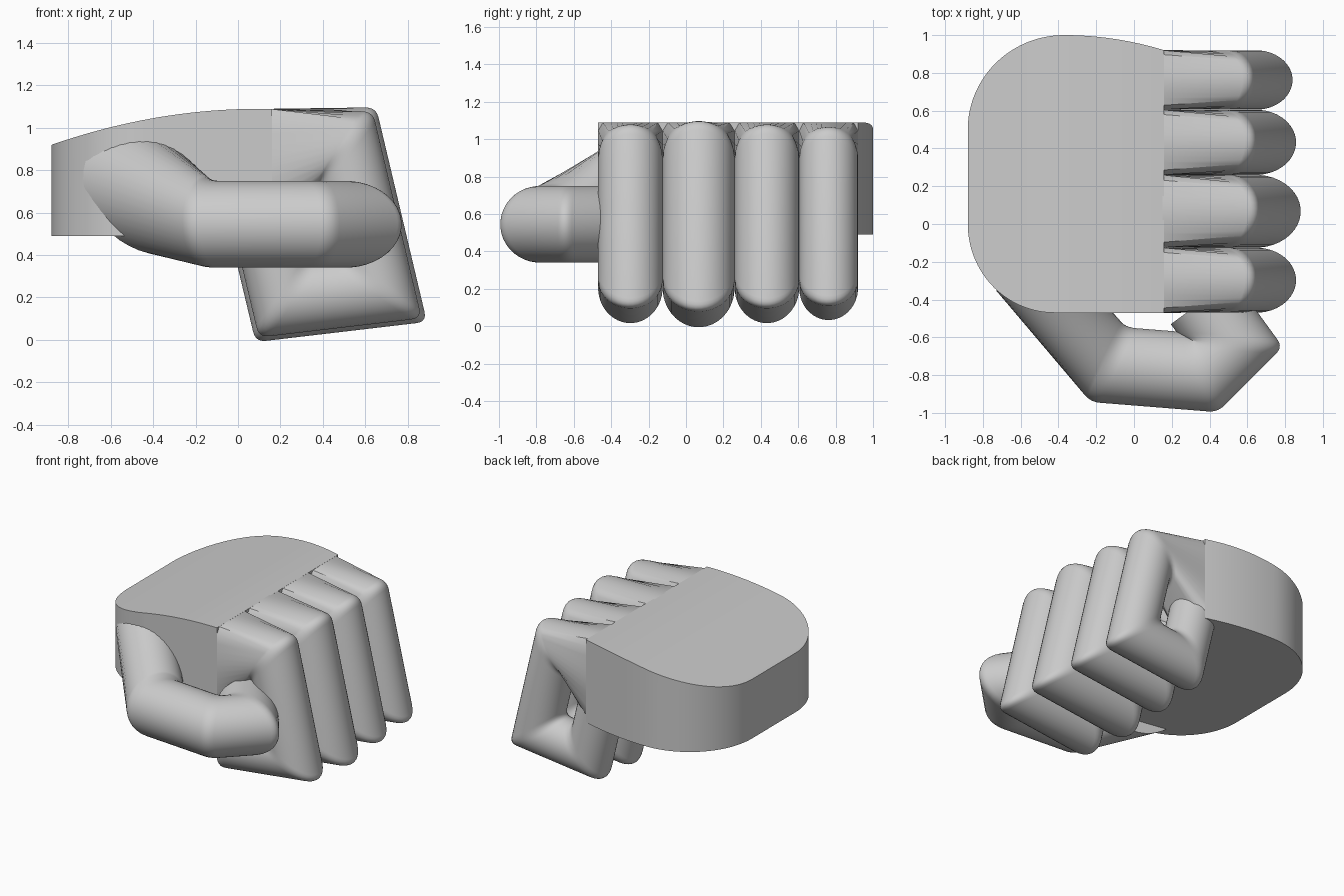
import bpy, math
from mathutils import Vector as V

if "Cube" in bpy.data.objects:
    bpy.data.objects.remove(bpy.data.objects["Cube"])

N = 40  # points around each digit


def make(name, verts, faces, angle=40):
    me = bpy.data.meshes.new(name)
    me.from_pydata([tuple(v) for v in verts], [], faces)
    ob = bpy.data.objects.new(name, me)
    bpy.context.collection.objects.link(ob)
    bpy.ops.object.select_all(action='DESELECT')
    ob.select_set(True)
    bpy.context.view_layer.objects.active = ob
    bpy.ops.object.mode_set(mode='EDIT')
    bpy.ops.mesh.select_all(action='SELECT')
    bpy.ops.mesh.normals_make_consistent(inside=False)
    bpy.ops.object.mode_set(mode='OBJECT')
    bpy.ops.object.shade_smooth_by_angle(angle=math.radians(angle))
    return ob


def ring(c, a, b, square=False):
    pts = []
    for i in range(N):
        t = 2 * math.pi * (i + 0.5) / N
        u, w = math.cos(t), math.sin(t)
        if square:
            k = max(abs(u), abs(w))
            u, w = u / k, w / k
        pts.append(c + a * u + b * w)
    return pts


def bent_rings(path, r, n):
    """Mitred circular rings along a planar path with plane normal n."""
    out = []
    for i, p in enumerate(path):
        d1 = (p - path[max(i - 1, 0)]).normalized()
        d2 = (path[min(i + 1, len(path) - 1)] - p).normalized()
        p1, p2 = n.cross(d1 or d2), n.cross(d2 or d1)
        if i == 0:
            p1 = p2
        if i == len(path) - 1:
            p2 = p1
        m = (p1 + p2).normalized()
        out.append(ring(p, m * (r / m.dot(p1)), n * r))
    return out


def loft(name, rings, d=0.05):
    """Skin rings, softening each bend along every strand."""
    rows = [rings[0]]
    for a, b, c in zip(rings, rings[1:], rings[2:]):
        for s in range(6):
            t = s / 5
            row = []
            for p, q, w in zip(a, b, c):
                e1 = q + (p - q).normalized() * min(d, (p - q).length * 0.4)
                e2 = q + (w - q).normalized() * min(d, (w - q).length * 0.4)
                row.append(e1 * (1 - t) ** 2 + q * 2 * t * (1 - t) + e2 * t * t)
            rows.append(row)
    rows.append(rings[-1])
    verts = [v for row in rows for v in row]
    faces = [(k * N + i, k * N + (i + 1) % N, (k + 1) * N + (i + 1) % N, (k + 1) * N + i)
             for k in range(len(rows) - 1) for i in range(N)]
    faces += [tuple(range(N)), tuple(range(len(verts) - N, len(verts)))]
    return make(name, verts, faces)


# Palm: columns along x with rounded wrist corners and an arched back
def palm_column(x):
    if x < -0.37:
        y1 = 0.5 + 0.5 * math.sqrt(max(0, 1 - ((x + 0.37) / 0.51) ** 2))
    else:
        y1 = 1.0 - 0.08 * ((x + 0.37) / 0.53) ** 2
    y0 = -0.47
    if x < -0.42:
        y0 = -0.47 * math.sqrt(max(0, 1 - ((x + 0.42) / 0.46) ** 2))
    top = 1.09 - 0.17 * (max(0, 0.1 - x) / 0.98) ** 2
    return [V((x, y0, 0.49)), V((x, y1, 0.49)), V((x, y1, top)), V((x, y0, top))]


M = 48
verts, faces = [], []
for i in range(M + 1):
    verts += palm_column(-0.88 + 1.04 * (1 - math.cos(math.pi / 2 * i / M)))
for k in range(M):
    for i in range(4):
        j = (i + 1) % 4
        faces.append((4 * k + i, 4 * k + j, 4 * k + 4 + j, 4 * k + 4 + i))
faces += [(0, 1, 2, 3), tuple(4 * M + i for i in range(4))]
make("palm", verts, faces)

# Four curled fingers: square root at the palm, then a round bent tube
fingers = [("index_finger", -0.47, -0.125), ("middle_finger", -0.125, 0.26),
           ("ring_finger", 0.26, 0.605), ("little_finger", 0.605, 0.92)]
for name, ya, yb in fingers:
    y, r = (ya + yb) / 2, (yb - ya) / 2
    path = [V((x, y, z)) for x, z in
            [(0.15, 0.905), (0.50, 0.905), (0.655, 0.25), (0.23, 0.20), (0.13, 0.62)]]
    n = V((0, 1, 0))
    rings = bent_rings(path, r, n)
    rings[0] = ring(V((0.15, y, 0.79)), V((0, 0, 0.30)), n * r, square=True)
    if rings[1][0].z < 0.905:
        rings[0] = ring(V((0.15, y, 0.79)), V((0, 0, -0.30)), n * r, square=True)
    loft(name, rings)

# Thumb: broad base on the palm, folded across the fingers
path = [V((x, y, 0.545)) for x, y in
        [(-0.44, -0.42), (-0.135, -0.745), (0.365, -0.785), (0.52, -0.63), (0.36, -0.41)]]
rings = bent_rings(path, 0.205, V((0, 0, 1)))
side = 1 if rings[1][0].x > path[1].x else -1
rings[0] = ring(V((-0.43, -0.40, 0.69)), V((0.29, -0.05, 0)) * side, V((-0.08, 0, 0.29)))
loft("thumb", rings)
